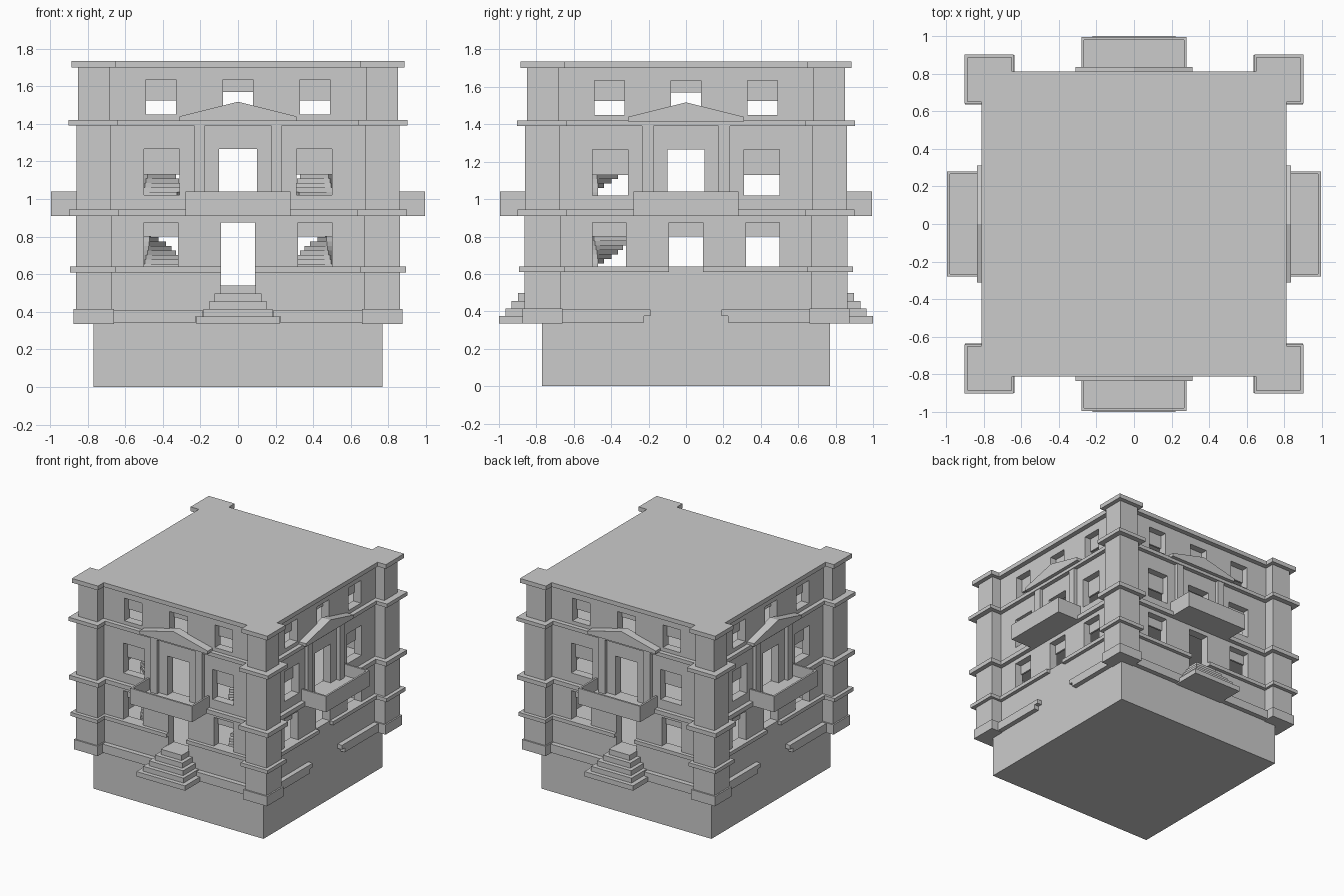
import bpy
import bmesh
from math import pi, radians
from mathutils import Matrix, Vector

if "Cube" in bpy.data.objects:
    bpy.data.objects.remove(bpy.data.objects["Cube"])

GREY = (0.6, 0.6, 0.6, 1.0)
stone = bpy.data.materials.new("grey_stone")
stone.use_nodes = True
stone.diffuse_color = GREY
stone.node_tree.nodes["Principled BSDF"].inputs["Base Color"].default_value = GREY

ALL, ENDS, SIDES = (0, 1, 2, 3), (0, 2), (1, 3)


def box(bm, x, y, z, turn=0):
    """Box from (low, high) ranges, turned in quarter turns about the z axis."""
    centre = Vector([(r[0] + r[1]) / 2 for r in (x, y, z)])
    size = [abs(r[1] - r[0]) for r in (x, y, z)]
    m = Matrix.Rotation(turn * pi / 2, 4, 'Z') @ Matrix.Translation(centre)
    bmesh.ops.create_cube(bm, size=1, matrix=m @ Matrix.Diagonal((*size, 1)))


def finish(name, bm):
    bmesh.ops.recalc_face_normals(bm, faces=bm.faces)
    mesh = bpy.data.meshes.new(name)
    bm.to_mesh(mesh)
    bm.free()
    mesh.materials.append(stone)
    obj = bpy.data.objects.new(name, mesh)
    bpy.context.collection.objects.link(obj)
    return obj


def boxes(name, parts, turns=(0,)):
    bm = bmesh.new()
    for turn in turns:
        for x, y, z in parts:
            box(bm, x, y, z, turn)
    return finish(name, bm)


def pair(x, y, z):
    """A box and its mirror image across x."""
    return [(x, y, z), ((-x[1], -x[0]), y, z)]


WALL, INNER = 0.77, 0.70
ROOMS = [(0.535, 0.90), (0.94, 1.385), (1.42, 1.69)]

# window openings shared by every face: x range, z range, blind bottom
WINDOWS = [((0.32, 0.50), (0.64, 0.875), 0.80),
           ((0.31, 0.50), (1.02, 1.265), 1.13),
           ((0.33, 0.49), (1.45, 1.635), 1.525)]
MID_TOP = ((-0.08, 0.08), (1.45, 1.635), 1.57)
MID_LOW = ((-0.09, 0.09), (0.64, 0.875), 0.80)
THROUGH = (-1, 1)

common = [MID_TOP[:2], ((-0.1, 0.1), (0.945, 1.265))]
for x, z, _ in WINDOWS:
    common += [(x, z), ((-x[1], -x[0]), z)]
front_holes = [(x, THROUGH, z) for x, z in common + [((-0.09, 0.09), (0.54, 0.875))]]
side_holes = [(x, THROUGH, z) for x, z in common + [MID_LOW[:2]]]

# hollow walls with floors, cut by rooms and openings
walls = boxes("walls", [((-WALL, WALL), (-WALL, WALL), (0, 1.72))])
cutters = [boxes("room_cutter", [((-INNER, INNER), (-INNER, INNER), z) for z in ROOMS]),
           boxes("front_opening_cutter", front_holes),
           boxes("side_opening_cutter", side_holes, (1,))]
bpy.context.view_layer.objects.active = walls
for cutter in cutters:
    cutter.hide_render = True
    mod = walls.modifiers.new("cut", 'BOOLEAN')
    mod.operation, mod.solver, mod.object = 'DIFFERENCE', 'EXACT', cutter
    bpy.ops.object.modifier_apply(modifier=mod.name)
for cutter in cutters:
    bpy.data.objects.remove(cutter)

# panels filling the upper part of each window
BLIND_Y = (-0.715, -INNER)
blinds = [(MID_TOP[0], BLIND_Y, (MID_TOP[2], MID_TOP[1][1]))]
for x, z, low in WINDOWS:
    blinds += pair(x, BLIND_Y, (low, z[1]))
boxes("window_blinds", blinds, ALL)
boxes("side_window_blinds", [(MID_LOW[0], BLIND_Y, (MID_LOW[2], MID_LOW[1][1]))], SIDES)

# corner pillars: name, inner edge, outer edge, z range
PILLARS = [("pillar_bases", 0.66, 0.875, (0.335, 0.415)),
           ("lower_pillars", 0.67, 0.863, (0.415, 0.61)),
           ("lower_pillar_bands", 0.65, 0.893, (0.61, 0.64)),
           ("middle_pillars", 0.67, 0.863, (0.64, 0.91)),
           ("middle_pillar_bands", 0.635, 0.90, (0.91, 0.945)),
           ("upper_pillars", 0.675, 0.86, (0.945, 1.39)),
           ("upper_pillar_bands", 0.64, 0.903, (1.39, 1.42)),
           ("attic_pillars", 0.68, 0.85, (1.42, 1.70)),
           ("pillar_caps", 0.65, 0.885, (1.70, 1.735))]
for name, inner, outer, z in PILLARS:
    boxes(name, [((inner, outer), (-outer, -inner), z)], ALL)

# horizontal bands between the pillars
boxes("lower_band", pair((0.09, 0.68), (-0.80, -0.76), (0.61, 0.64)), ALL)
boxes("middle_band", [((-0.68, 0.68), (-0.805, -0.76), (0.91, 0.945))], ALL)
boxes("upper_band", [((-0.68, 0.68), (-0.805, -0.76), (1.39, 1.42))], ALL)
boxes("roof", [((-0.81, 0.81), (-0.81, 0.81), (1.70, 1.735))])
boxes("plinth", pair((0.225, 0.68), (-0.81, -0.76), (0.34, 0.375))
      + pair((0.19, 0.68), (-0.81, -0.76), (0.375, 0.41)), ALL)

# entrance steps
heights = (0.335, 0.375, 0.415, 0.455, 0.497, 0.54)
widths = (0.22, 0.183, 0.155, 0.125, 0.095)
steps = [((-w, w), (-1 + 0.034 * i, -0.76), (heights[i], heights[i + 1]))
         for i, w in enumerate(widths)]
boxes("entrance_steps", steps, ENDS)

# balconies with thin parapets, and pilasters beside their doors
boxes("balcony_floors", [((-0.28, 0.28), (-0.995, -0.76), (0.91, 0.945))], ALL)
boxes("balcony_parapets", [((-0.28, 0.28), (-0.995, -0.98), (0.945, 1.04))]
      + pair((0.265, 0.28), (-0.98, -0.76), (0.945, 1.04)), ALL)
boxes("door_pilasters", pair((0.175, 0.235), (-0.80, -0.76), (0.945, 1.39)), ALL)

# pediments
boxes("pediment_bases", [((-0.31, 0.31), (-0.835, -0.76), (1.415, 1.44))], ALL)
bm = bmesh.new()
for turn in ALL:
    rot = Matrix.Rotation(turn * pi / 2, 3, 'Z')
    outline = ((-0.31, 1.44), (0.31, 1.44), (0, 1.517))
    face = bm.faces.new([bm.verts.new(rot @ Vector((x, -0.835, z))) for x, z in outline])
    new = bmesh.ops.extrude_face_region(bm, geom=[face], use_keep_orig=True)["geom"]
    bmesh.ops.translate(bm, vec=rot @ Vector((0, 0.075, 0)),
                        verts=[v for v in new if isinstance(v, bmesh.types.BMVert)])
finish("pediments", bm)

# winding inner stairs, mirrored left and right
for side, label in ((1, "left"), (-1, "right")):
    bm = bmesh.new()
    for base, top in ROOMS[:2]:
        count = int((top - base) / 0.024)
        for i in range(count):
            angle = radians(235 - 13 * i)
            m = (Matrix.Diagonal((side, 1, 1, 1)) @ Matrix.Translation((0.5, -0.5, base + 0.024 * i + 0.012))
                 @ Matrix.Rotation(angle, 4, 'Z') @ Matrix.Translation((0.095, 0, 0)))
            bmesh.ops.create_cube(bm, size=1, matrix=m @ Matrix.Diagonal((0.19, 0.06, 0.024, 1)))
    finish(label + "_inner_stairs", bm)
